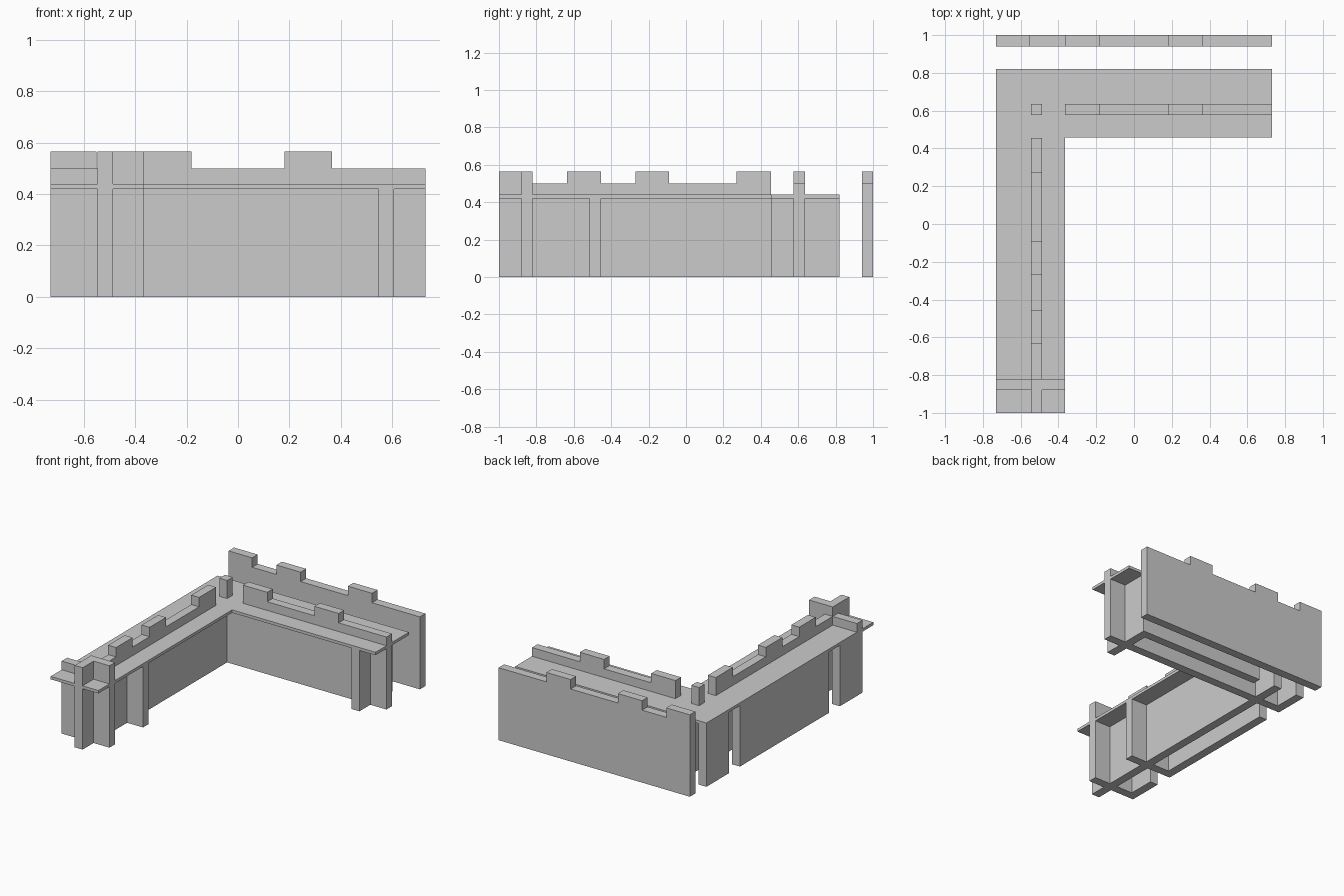
import bpy, bmesh

if "Cube" in bpy.data.objects:
    bpy.data.objects.remove(bpy.data.objects["Cube"])

T = 0.06                          # panel thickness
LOW, HIGH, UNDER = 0.5, 0.565, 0.43


def prism(name, points, offset):
    """Extrude a flat outline (3D points) into a solid."""
    bm = bmesh.new()
    face = bm.faces.new([bm.verts.new(p) for p in points])
    ext = bmesh.ops.extrude_face_region(bm, geom=[face])
    verts = [g for g in ext["geom"] if isinstance(g, bmesh.types.BMVert)]
    bmesh.ops.translate(bm, verts=verts, vec=offset)
    bmesh.ops.recalc_face_normals(bm, faces=bm.faces)
    mesh = bpy.data.meshes.new(name)
    bm.to_mesh(mesh)
    bm.free()
    obj = bpy.data.objects.new(name, mesh)
    bpy.context.collection.objects.link(obj)


def panel(name, axis, pos, start, steps):
    """Upright panel along an axis; steps are (end, height) of its top edge."""
    outline, a = [(start, 0)], start
    for end, h in steps:
        outline += [(a, h), (end, h)]
        a = end
    outline.append((a, 0))
    if axis == "x":
        prism(name, [(u, pos, z) for u, z in outline], (0, T, 0))
    else:
        prism(name, [(pos, u, z) for u, z in outline], (T, 0, 0))


# L-shaped walkway
walk = [(-0.73, -1), (-0.365, -1), (-0.365, 0.457), (0.73, 0.457), (0.73, 0.82), (-0.73, 0.82)]
prism("walkway", [(x, y, 0.42) for x, y in walk], (0, 0, 0.02))

# Free-standing battlement behind
battlement = [(-0.18, HIGH), (0.18, LOW), (0.365, HIGH), (0.73, LOW)]
panel("back_battlement", "x", 0.94, -0.73, [(-0.55, HIGH), (-0.365, LOW)] + battlement)

# Main walls through the middle of each wing
panel("cross_wing_wall", "x", 0.576, -0.73,
      [(-0.546, UNDER), (-0.486, HIGH), (-0.365, UNDER)] + battlement)
panel("long_wing_wall", "y", -0.546, -1,
      [(-0.82, HIGH), (-0.635, LOW), (-0.455, HIGH), (-0.27, LOW), (-0.09, HIGH),
       (0.27, LOW), (0.455, HIGH), (0.576, UNDER), (0.636, HIGH), (0.82, UNDER)])

# Front end panel crossing the long wing
panel("front_end_panel", "x", -0.88, -0.73, [(-0.546, LOW), (-0.365, HIGH)])

# Supports under the walkway
panel("long_wing_support", "x", -0.515, -0.73, [(-0.365, UNDER)])
panel("cross_wing_support", "y", 0.547, 0.457, [(0.82, UNDER)])

# Outer skirts under the walkway edge
for i, (a, b) in enumerate([(-0.88, -0.635), (-0.515, 0.455), (0.576, 0.82)]):
    panel(f"side_skirt_{i + 1}", "y", -0.73, a, [(b, UNDER)])
panel("back_skirt", "x", 0.76, -0.365, [(0.607, UNDER)])
